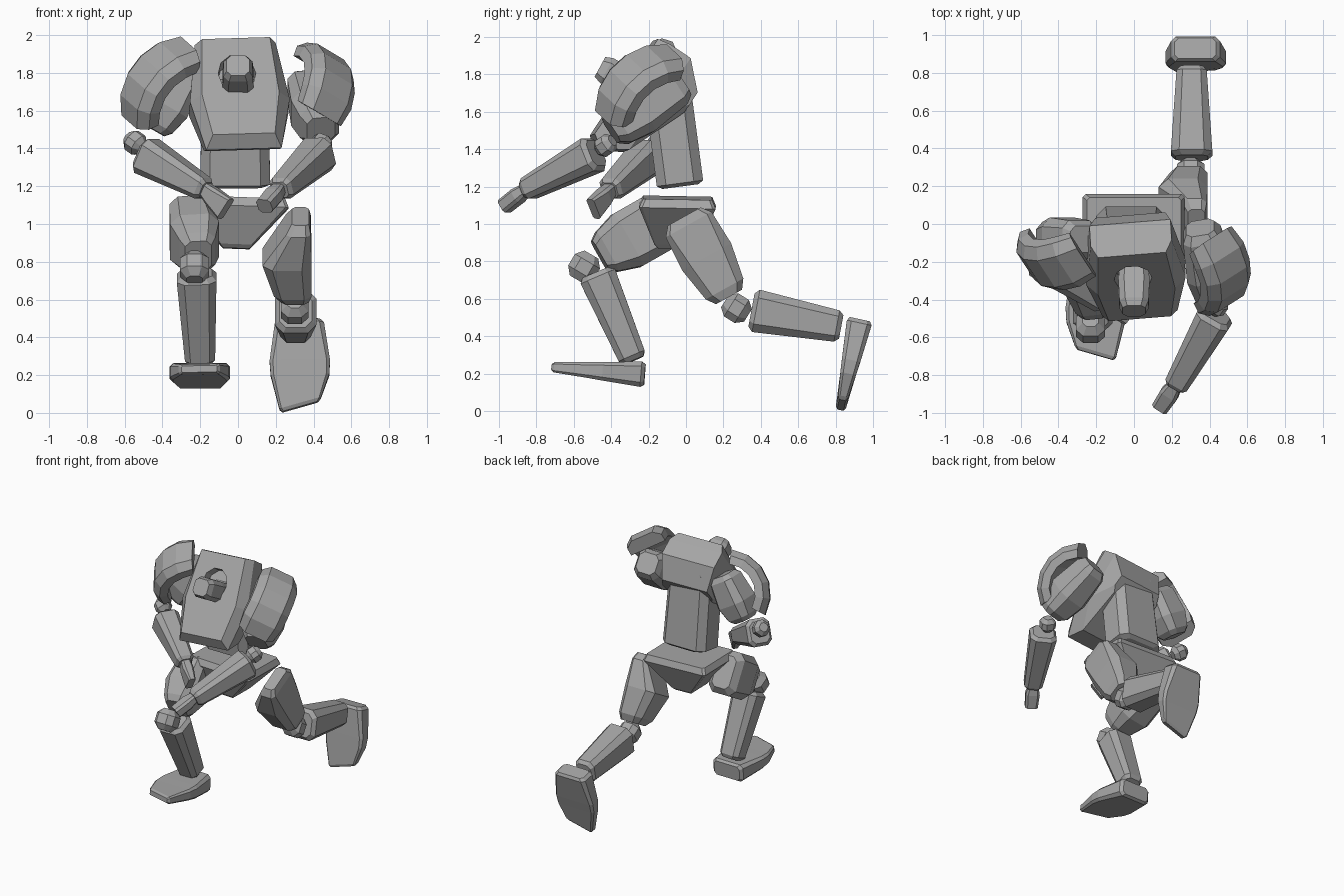
import bpy, bmesh, math
from mathutils import Vector as V

if "Cube" in bpy.data.objects:
    bpy.data.objects.remove(bpy.data.objects["Cube"])

grey = bpy.data.materials.new("plain_grey")
grey.diffuse_color = (0.38, 0.38, 0.38, 1)
grey.use_nodes = True
grey.node_tree.nodes["Principled BSDF"].inputs["Base Color"].default_value = grey.diffuse_color


def skin(name, rings):
    """Skin a list of equal-sized point rings into a closed, flat-shaded solid."""
    bm = bmesh.new()
    vs = [[bm.verts.new(p) for p in r] for r in rings]
    n = len(vs[0])
    for a, b in zip(vs, vs[1:]):
        for i in range(n):
            j = (i + 1) % n
            bm.faces.new((a[i], a[j], b[j], b[i]))
    bm.faces.new(vs[0][::-1])
    bm.faces.new(vs[-1])
    bmesh.ops.recalc_face_normals(bm, faces=bm.faces)
    me = bpy.data.meshes.new(name)
    bm.to_mesh(me)
    bm.free()
    me.materials.append(grey)
    ob = bpy.data.objects.new(name, me)
    bpy.context.collection.objects.link(ob)
    return ob


def limb(name, p0, p1, stations, side=(1, 0, 0), chamfer=0.2, skew=0):
    """Chamfered box section swept from p0 to p1; stations are (t, width, depth, side offset).
    Skew slants the sections past t = 0.9."""
    p0, p1 = V(p0), V(p1)
    a = (p1 - p0).normalized()
    s = V(side)
    s = (s - a * s.dot(a)).normalized()
    d = a.cross(s)
    rings = []
    for t, w, h, *off in stations:
        c = p0.lerp(p1, t) + s * (off[0] if off else 0)
        w, h = w / 2, h / 2
        k = min(w, h) * 2 * chamfer
        oct_ = [(w, h - k), (w - k, h), (k - w, h), (-w, h - k),
                (-w, k - h), (k - w, -h), (w - k, -h), (w, k - h)]
        sk = skew if t > .9 else 0
        rings.append([c + s * x + d * y + a * (sk * x) for x, y in oct_])
    return skin(name, rings)


def taper(w0, d0, w1, d1, e=0.05):
    """Stations of a straight taper with bevelled ends."""
    return [(0, w0 * .78, d0 * .78), (e, w0, d0), (1 - e, w1, d1), (1, w1 * .75, d1 * .75)]


def joint(name, c, size, direction):
    c, h = V(c), V(direction).normalized() * size / 2
    limb(name, c - h, c + h, [(0, size * .55, size * .55), (.27, size, size),
                              (.73, size, size), (1, size * .55, size * .55)], chamfer=.25)


def shoulder_pad(name, top, normal, axis, half_width=.15):
    """Thick C-shaped plate that arcs along the upper arm."""
    n, a = V(normal).normalized(), V(axis)
    a = (a - n * a.dot(n)).normalized()
    w = a.cross(n)
    R = .32
    centre = V(top) - n * R
    section = [(-1, .215), (-1, .275), (-.62, R), (.62, R), (1, .275), (1, .215)]
    rings = []
    for i in range(6):
        ang = math.radians(-55 + 110 * i / 5)
        r_dir = n * math.cos(ang) + a * math.sin(ang)
        f = .9 if i in (0, 5) else 1
        rings.append([centre + r_dir * r + w * (u * half_width * f) for u, r in section])
    skin(name, rings)


# chest: six-sided panel outline stacked through its depth, leaning forward
U = V((.99, .08, .03)).normalized()
UP = V((0, .557, .83))
UP = (UP - U * UP.dot(U)).normalized()
OUT = U.cross(UP)
PANEL = V((.01, -.33, 1.735))


def chest_point(u, v, depth):
    return PANEL + U * u + UP * v - OUT * depth


rings = []
for depth, top, tw, mw, mid, bot, bw in [(0, .30, .18, .205, -.05, -.31, .165),
                                         (.07, .31, .215, .265, -.05, -.36, .20),
                                         (.2, .31, .215, .265, -.05, -.28, .20),
                                         (.335, .18, .185, .205, .1, .05, .185)]:
    outline = [(-tw, top), (-mw, mid), (-bw, bot), (bw, bot), (mw, mid), (tw, top)]
    rings.append([chest_point(u, v, depth) for u, v in outline])
chest = skin("chest", rings)

# round recess around the head
cutter = skin("head_recess_cutter", [
    [chest_point(-.01 + .1 * math.cos(k * math.pi / 5), .075 + .12 * math.sin(k * math.pi / 5), dep)
     for k in range(10)] for dep in (-.05, .08)])
cutter.hide_render = True
mod = chest.modifiers.new("recess", 'BOOLEAN')
mod.operation = 'DIFFERENCE'
mod.solver = 'EXACT'
mod.object = cutter
bpy.context.view_layer.objects.active = chest
bpy.ops.object.modifier_apply(modifier="recess")
bpy.data.objects.remove(cutter)

# head, waist and hips
limb("head", (0, -.22, 1.71), (0, -.46, 1.84),
     [(0, .15, .14), (.4, .165, .15), (.85, .155, .15), (1, .12, .12)])
limb("abdomen", (-.015, -.03, 1.2), (-.015, -.11, 1.8), taper(.37, .25, .35, .25, .03))
limb("pelvis", (0, -.045, 1.14), (-.01, -.05, .87),
     [(0, .5, .37), (.17, .54, .41), (.92, .18, .24), (1, .14, .2)], chamfer=.04)

# left leg, planted in front
limb("left_thigh", (-.26, -.1, 1.035), (-.21, -.46, .83),
     [(0, .14, .24), (.12, .22, .32), (.6, .26, .32), (.9, .19, .24), (1, .14, .18)])
joint("left_knee", (-.23, -.545, .77), .155, (0, -.5, -.85))
limb("left_shin", (-.22, -.48, .74), (-.2, -.28, .27), taper(.21, .2, .16, .15))
foot = [(0, .22, .11), (.04, .26, .135), (.45, .32, .1), (.6, .31, .085), (.91, .22, .055), (.945, .19, .035)]
limb("left_foot", (-.2, -.22, .195), (-.205, -.72, .235), foot, chamfer=.18, skew=.28)

# right leg, trailing behind
limb("right_thigh", (.3, -.01, 1.04), (.3, .23, .61),
     [(0, .09, .2, .03), (.1, .13, .28, .02), (.5, .26, .3, -.04), (.9, .2, .23, -.01), (1, .15, .16, 0)])
joint("right_knee", (.3, .27, .55), .145, (0, .8, -.5))
limb("right_shin", (.305, .35, .54), (.305, .83, .45), taper(.22, .23, .16, .17))
limb("right_foot", (.325, .93, .49), (.33, .825, .005), foot, chamfer=.18, skew=-.28)

# right arm, reaching forward
limb("right_upper_arm", (.35, -.02, 1.75), (.44, -.4, 1.5),
     [(0, .15, .15), (.1, .2, .21), (.6, .25, .26), (.9, .21, .22), (1, .15, .15)])
shoulder_pad("right_shoulder_pad", (.535, -.32, 1.825), (.64, -.47, .57), (.1, -.76, -.64))
joint("right_elbow", (.44, -.43, 1.42), .105, (-.5, -.7, -.5))
limb("right_forearm", (.435, -.48, 1.38), (.22, -.86, 1.18), taper(.19, .19, .13, .12), (1, -.6, 0))
limb("right_hand", (.22, -.85, 1.19), (.14, -.97, 1.095),
     [(0, .07, .06), (.4, .1, .08), (1, .09, .08)], (1, -.6, 0))

# left arm, bent across the front
limb("left_upper_arm", (-.27, -.08, 1.81), (-.45, -.09, 1.5),
     [(0, .14, .15), (.1, .2, .21), (.6, .24, .25), (.9, .2, .2), (1, .14, .14)], (0, 1, 0))
shoulder_pad("left_shoulder_pad", (-.505, -.265, 1.805), (-.6, -.62, .4), (-.55, .1, -.8))
joint("left_elbow", (-.545, -.15, 1.43), .11, (.7, -.4, -.5))
limb("left_forearm", (-.5, -.2, 1.37), (-.17, -.41, 1.18), taper(.18, .2, .13, .12), (.5, .8, 0))
limb("left_hand", (-.18, -.4, 1.19), (-.065, -.495, 1.08),
     [(0, .07, .07), (.4, .08, .1), (1, .05, .13)], (.5, .8, 0))
